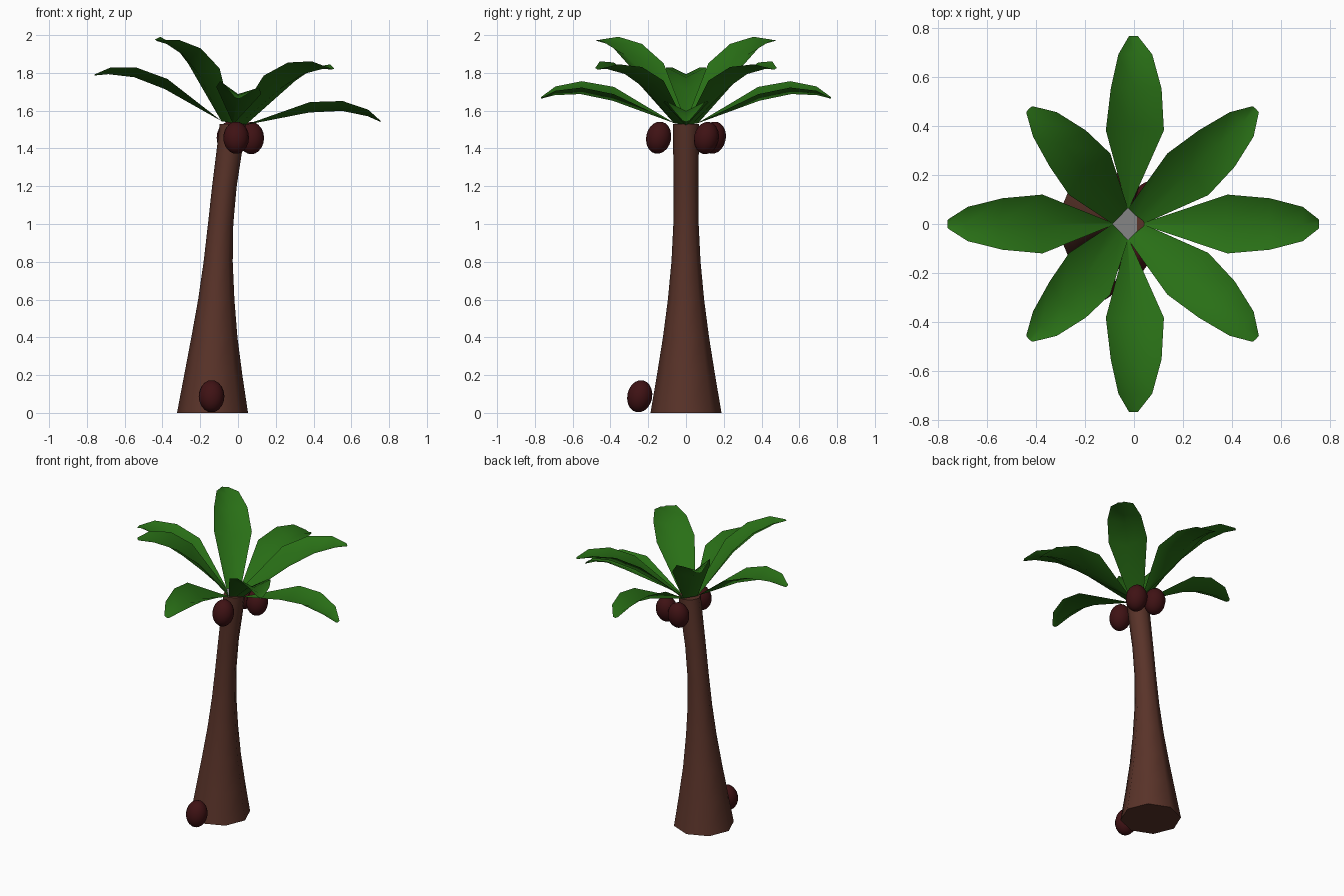
import bpy, bmesh, math
from mathutils import Matrix, Vector

cube = bpy.data.objects.get("Cube")
if cube:
    bpy.data.objects.remove(cube)


def material(name, color):
    m = bpy.data.materials.new(name)
    m.use_nodes = True
    m.diffuse_color = (*color, 1)
    m.node_tree.nodes["Principled BSDF"].inputs["Base Color"].default_value = (*color, 1)
    return m


bark = material("bark brown", (0.10, 0.033, 0.022))
green = material("leaf green", (0.022, 0.16, 0.008))
husk = material("husk maroon", (0.05, 0.006, 0.007))
grey = material("crown grey", (0.25, 0.25, 0.25))


def finish(name, bm, mat, angle=None):
    mesh = bpy.data.meshes.new(name)
    bm.to_mesh(mesh)
    bm.free()
    mesh.materials.append(mat)
    ob = bpy.data.objects.new(name, mesh)
    bpy.context.collection.objects.link(ob)
    if angle:
        bpy.ops.object.select_all(action="DESELECT")
        ob.select_set(True)
        bpy.context.view_layer.objects.active = ob
        bpy.ops.object.shade_smooth_by_angle(angle=math.radians(angle))
    return ob


def loft(bm, rows):
    for a, b in zip(rows, rows[1:]):
        for i in range(len(a) - 1):
            bm.faces.new((a[i], b[i], b[i + 1], a[i + 1]))


# Trunk: eight-sided rings (height, centre x, radius), flared at the foot
SIDES = 8
bm = bmesh.new()
rings = []
for z, cx, r in [(0, -0.135, 0.188), (0.2, -0.131, 0.154), (0.4, -0.125, 0.122),
                 (0.6, -0.115, 0.096), (0.8, -0.105, 0.077), (1.0, -0.092, 0.067),
                 (1.2, -0.072, 0.065), (1.4, -0.044, 0.068), (1.53, -0.027, 0.070)]:
    rings.append([bm.verts.new((cx + r * math.cos(math.tau * i / SIDES),
                                r * math.sin(math.tau * i / SIDES), z)) for i in range(SIDES)])
loft(bm, [ring + ring[:1] for ring in rings])
bm.faces.new(rings[0][::-1])
bm.faces.new(rings[-1])
finish("trunk", bm, bark, 50)

# Crown tilted towards +x about the trunk top
crown = Matrix.Translation((-0.025, 0, 1.53)) @ Matrix.Rotation(math.radians(9.2), 4, "Y")

# Grey diamond closing the middle of the crown
bm = bmesh.new()
bmesh.ops.create_circle(bm, cap_ends=True, segments=4, radius=0.066,
                        matrix=crown @ Matrix.Translation((0, 0, 0.006)))
finish("crown_centre", bm, grey)

# Leaf stations: distance from base, half width, edge height, groove depth
STATIONS = [(0.32, 0.12, 0.175, 0.055), (0.49, 0.105, 0.208, 0.052),
            (0.63, 0.07, 0.185, 0.035), (0.705, 0.018, 0.137, 0.006)]


def leaf(index):
    steep = index % 2 == 1
    base, half, pitch = (0.046, 0.045, 20) if steep else (0.062, 0.004, 0)
    place = (crown @ Matrix.Rotation(math.tau * index / 8, 4, "Z")
             @ Matrix.Translation((base, 0, 0.004))
             @ Matrix.Rotation(math.radians(-pitch), 4, "Y"))
    bm = bmesh.new()
    rows = []
    for d, w, z, depth in [(0, half, 0, 0)] + STATIONS:
        rows.append([bm.verts.new(place @ Vector(p)) for p in
                     ((d, -w, z), (d + depth * 0.1, 0, z - depth), (d, w, z))])
    loft(bm, rows)
    finish(f"{'upper' if steep else 'lower'}_leaf_{index // 2 + 1}", bm, green, 60)


for i in range(8):
    leaf(i)

# Coconuts: three under the crown and one on the ground
for name, spot in [("front_coconut", (-0.01, -0.145, 1.457)),
                   ("back_left_coconut", (0.07, 0.108, 1.455)),
                   ("back_right_coconut", (-0.045, 0.145, 1.457)),
                   ("fallen_coconut", (-0.14, -0.245, 0.088))]:
    bm = bmesh.new()
    bmesh.ops.create_uvsphere(bm, u_segments=16, v_segments=10, radius=1,
                              matrix=Matrix.Translation(spot) @ Matrix.Rotation(-0.2, 4, "X")
                              @ Matrix.Diagonal((0.068, 0.066, 0.086, 1)))
    finish(name, bm, husk, 60)
